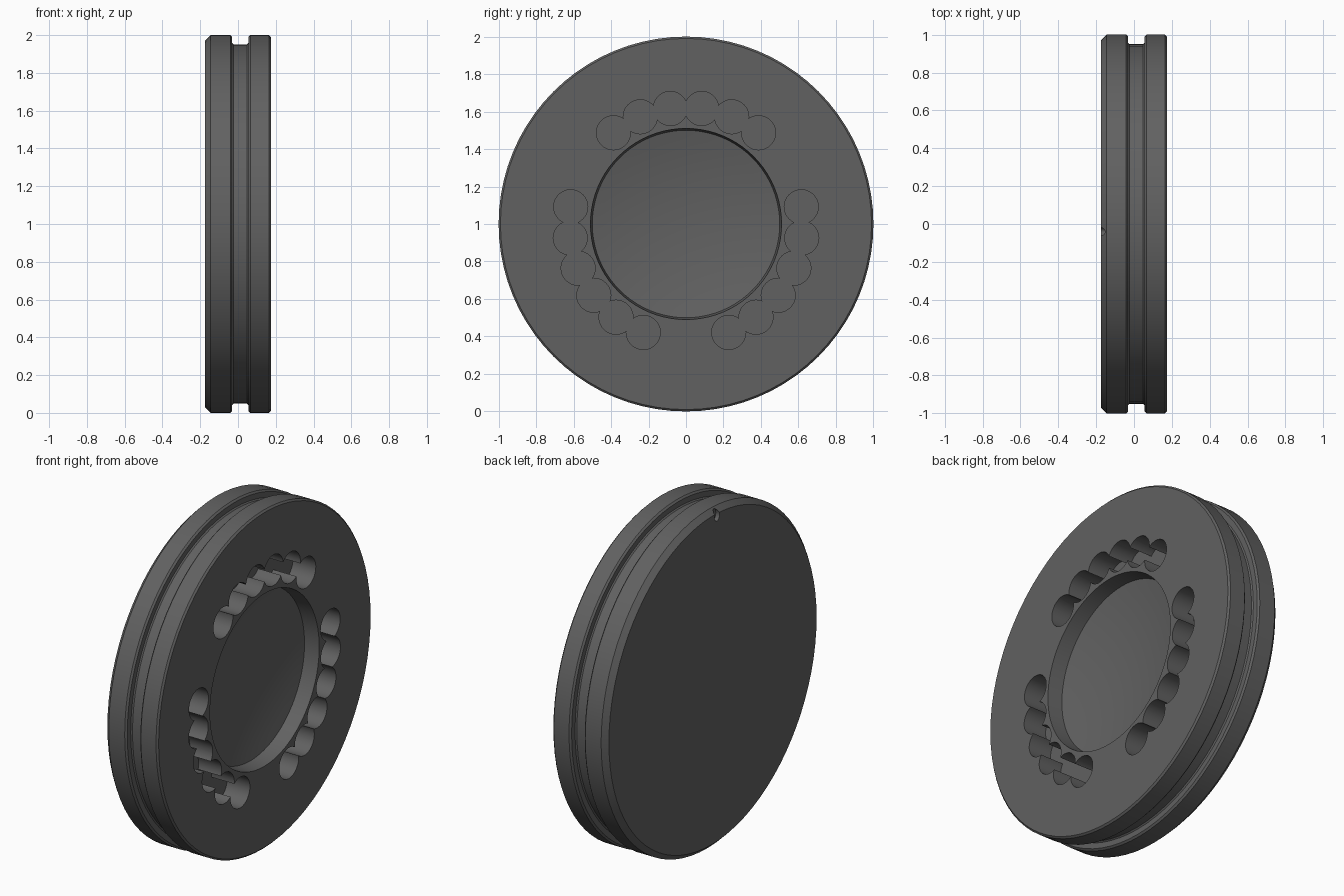
import bpy, bmesh
from math import sin, cos, pi, radians, sqrt
from mathutils import Matrix, Vector

if "Cube" in bpy.data.objects:
    bpy.data.objects.remove(bpy.data.objects["Cube"])

CZ = 1.0          # height of the disc axis
FACE = 0.174      # x of the recessed face


def make_object(name, bm):
    bmesh.ops.recalc_face_normals(bm, faces=bm.faces)
    mesh = bpy.data.meshes.new(name)
    bm.to_mesh(mesh)
    bm.free()
    ob = bpy.data.objects.new(name, mesh)
    bpy.context.collection.objects.link(ob)
    return ob


def lathe(name, profile, steps):
    """Spin an (x, radius) profile around the x axis."""
    bm = bmesh.new()
    verts = [bm.verts.new((x, 0, CZ + r)) for x, r in profile]
    edges = [bm.edges.new(p) for p in zip(verts, verts[1:])]
    bmesh.ops.spin(bm, geom=verts + edges, cent=(0, 0, CZ), axis=(1, 0, 0),
                   angle=2 * pi, steps=steps)
    bmesh.ops.remove_doubles(bm, verts=bm.verts, dist=1e-4)
    return make_object(name, bm)


def cut(target, cutter):
    cutter.hide_render = True
    mod = target.modifiers.new("cut", 'BOOLEAN')
    mod.operation = 'DIFFERENCE'
    mod.solver = 'EXACT'
    mod.object = cutter
    bpy.context.view_layer.objects.active = target
    bpy.ops.object.modifier_apply(modifier=mod.name)
    bpy.data.objects.remove(cutter)


# Disc outline: chamfered back, rim groove, then the front face
profile = [(-0.175, 0), (-0.175, 0.97), (-0.145, 1.0),
           (-0.041, 1.0), (-0.031, 0.99), (-0.031, 0.958),
           (-0.024, 0.951), (0.048, 0.951), (0.055, 0.958), (0.055, 0.99),
           (0.065, 1.0), (FACE - 0.01, 1.0), (FACE, 0.99),
           (FACE, 0.51), (0.085, 0.50)]

# Shallow spherical bowl at the bottom of the recess
depth, rim = 0.06, 0.50
R = (rim ** 2 + depth ** 2) / (2 * depth)
for i in range(9, -1, -1):
    r = rim * i / 10
    profile.append((0.085 + R - depth - sqrt(R * R - r * r), r))
disc = lathe("disc", profile, 80)

# Three arcs of six overlapping blind holes, cut in two interleaved sets
for start in (0, 1):
    bm = bmesh.new()
    for group in range(3):
        for i in range(start, 6, 2):
            a = radians(120 * group + 15.4 * (i - 2.5))
            centre = Vector((FACE, 0.622 * sin(a), CZ + 0.622 * cos(a)))
            bmesh.ops.create_cone(
                bm, cap_ends=True, segments=40, radius1=0.091, radius2=0.091,
                depth=0.3,
                matrix=Matrix.Translation(centre) @ Matrix.Rotation(pi / 2, 4, 'Y'))
    cut(disc, make_object("hole_cutter", bm))

# Small rounded alignment notch in the back chamfer
bm = bmesh.new()
bmesh.ops.create_cone(bm, cap_ends=True, segments=24, radius1=0.024, radius2=0.024,
                      depth=0.05,
                      matrix=Matrix.Translation((-0.175, -0.04, 1.957))
                      @ Matrix.Diagonal((1, 1, 1.4, 1)) @ Matrix.Rotation(pi / 2, 4, 'Y'))
cut(disc, make_object("notch_cutter", bm))

# Dark grey finish
dark = bpy.data.materials.new("dark_grey")
dark.diffuse_color = (0.12, 0.12, 0.12, 1)
dark.use_nodes = True
dark.node_tree.nodes["Principled BSDF"].inputs["Base Color"].default_value = dark.diffuse_color
disc.data.materials.clear()
disc.data.materials.append(dark)

# Smooth round surfaces, crisp edges
bpy.ops.object.select_all(action='DESELECT')
disc.select_set(True)
bpy.context.view_layer.objects.active = disc
bpy.ops.object.shade_smooth_by_angle(angle=radians(30))
